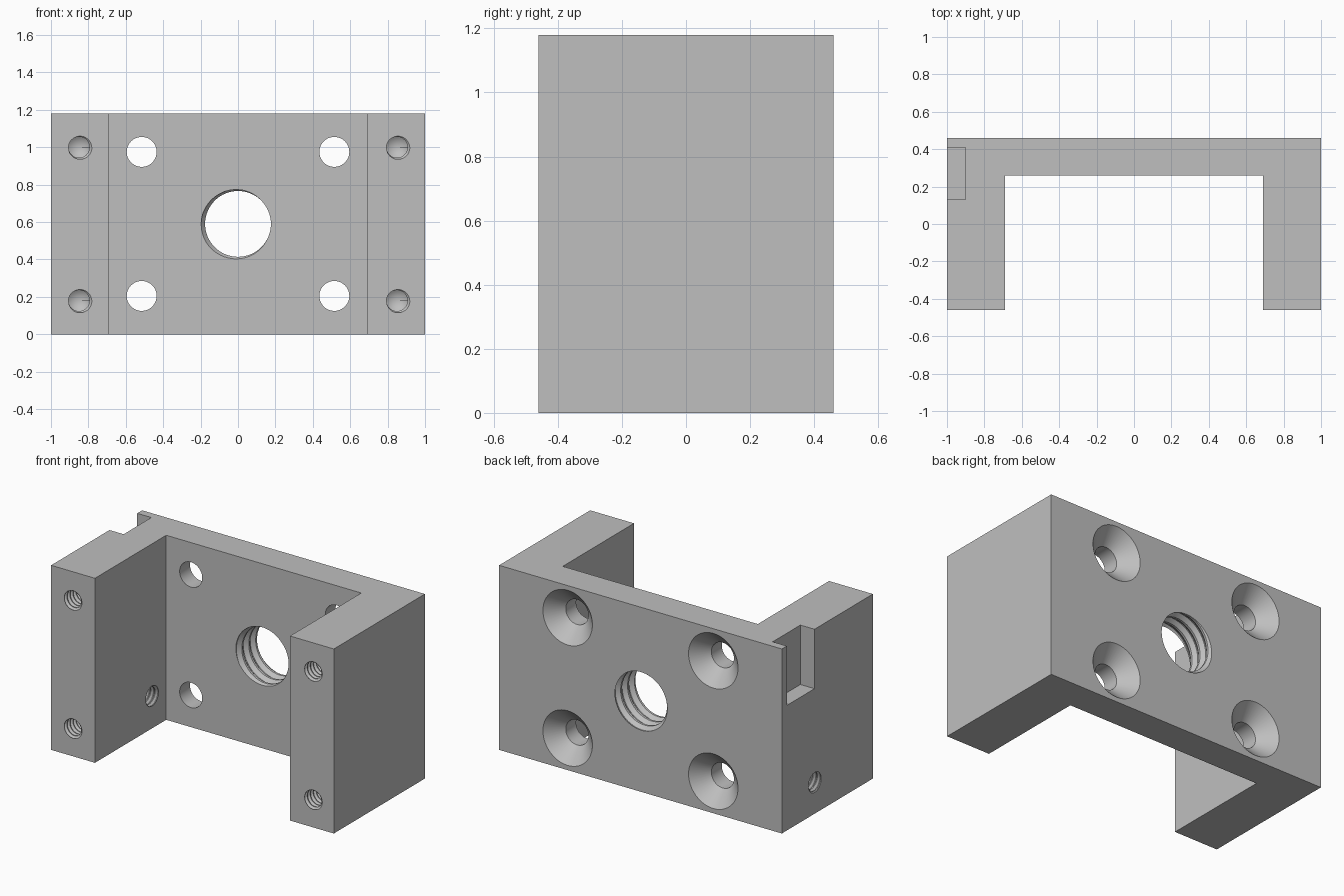
import bpy, bmesh, math
from mathutils import Matrix

if "Cube" in bpy.data.objects:
    bpy.data.objects.remove(bpy.data.objects["Cube"])

W, D, H = 1.0, 0.46, 1.18          # half width, half depth, height
INNER_X, INNER_Y = 0.69, 0.26      # channel between the legs
ALONG_Y = Matrix.Rotation(-math.pi / 2, 4, 'X')
ALONG_X = Matrix.Rotation(math.pi / 2, 4, 'Y')

metal = bpy.data.materials.new("machined grey")
metal.use_nodes = True
GREY = (0.52, 0.52, 0.52, 1)
metal.diffuse_color = GREY
metal.node_tree.nodes["Principled BSDF"].inputs["Base Color"].default_value = GREY


def make_object(name, bm):
    bmesh.ops.recalc_face_normals(bm, faces=bm.faces)
    mesh = bpy.data.meshes.new(name)
    bm.to_mesh(mesh)
    bm.free()
    mesh.materials.append(metal)
    ob = bpy.data.objects.new(name, mesh)
    bpy.context.collection.objects.link(ob)
    return ob


def revolved(name, profile, place, sides=48):
    """Solid of revolution from (radius, height) points."""
    bm = bmesh.new()
    rings = []
    for r, z in profile:
        angles = [2 * math.pi * a / sides for a in range(sides)]
        rings.append([bm.verts.new((r * math.cos(t), r * math.sin(t), z)) for t in angles])
    for lo, hi in zip(rings, rings[1:]):
        for a in range(sides):
            b = (a + 1) % sides
            bm.faces.new((lo[a], lo[b], hi[b], hi[a]))
    bm.faces.new(rings[0])
    bm.faces.new(rings[-1])
    bm.transform(place)
    return make_object(name, bm)


def threaded(name, minor, major, pitch, turns, place, tip=0.0, sides=40):
    """Right-handed helical rod; a tip gives it a conical drill end."""
    steps = ((0.0, minor), (0.2, minor), (0.55, major), (0.65, major))
    n = len(steps)
    rows = turns * n
    bm = bmesh.new()
    grid = []
    for j in range(rows + n + 1):
        frac, r = steps[j % n]
        row = []
        for a in range(sides if j <= rows else 1):
            t = 2 * math.pi * a / sides
            z = (j // n + frac + a / sides) * pitch
            row.append(bm.verts.new((r * math.cos(t), r * math.sin(t), z)))
        grid.append(row)

    def at(j, a):
        return grid[j][a] if a < sides else grid[j + n][0]

    for j in range(rows):
        for a in range(sides):
            bm.faces.new((at(j, a), at(j, a + 1), at(j + 1, a + 1), at(j + 1, a)))
    # Close both ends with fans
    for j, z in ((0, 0.0), (rows, (turns + 1) * pitch + tip)):
        hub = bm.verts.new((0, 0, z))
        loop = [at(j, a) for a in range(sides)] + [grid[j + k][0] for k in range(n, 0, -1)]
        for u, v in zip(loop, loop[1:] + loop[:1]):
            bm.faces.new((hub, u, v))
    bm.transform(place)
    return make_object(name, bm)


# U-shaped block
bm = bmesh.new()
half = [(W, D), (W, -D), (INNER_X, -D), (INNER_X, INNER_Y)]
outline = half + [(-x, y) for x, y in reversed(half)]
base = bm.faces.new([bm.verts.new((x, y, 0)) for x, y in outline])
top = bmesh.ops.extrude_face_region(bm, geom=[base])
bmesh.ops.translate(bm, vec=(0, 0, H),
                    verts=[g for g in top["geom"] if isinstance(g, bmesh.types.BMVert)])
body = make_object("mounting_bracket", bm)

cutters = []

# Notch in the top of the right leg
bm = bmesh.new()
bmesh.ops.create_cube(bm, size=1, matrix=Matrix.Translation((-1.0, 0.27, 1.1))
                      @ Matrix.Diagonal((0.2, 0.28, 0.6, 1)))
cutters.append(make_object("notch_cutter", bm))

# Countersunk screw holes, widening towards the back
sink = [(0.08, 0.2), (0.08, D - 0.095), (0.175, D), (0.175, D + 0.05)]
for x in (-0.515, 0.515):
    for z in (0.205, 0.975):
        place = Matrix.Translation((x, 0, z)) @ ALONG_Y
        cutters.append(revolved("countersink_cutter", sink, place))

# Large threaded hole through the web
cutters.append(threaded("centre_thread_cutter", 0.176, 0.197, 0.07, 6,
                        Matrix.Translation((0, 0.115, H / 2)) @ ALONG_Y, sides=64))

# Blind threaded holes in the leg ends
for x in (-0.85, 0.85):
    for z in (0.18, 1.0):
        place = Matrix.Translation((x, -D - 0.05, z)) @ ALONG_Y
        cutters.append(threaded("leg_thread_cutter", 0.056, 0.069, 0.03, 12, place, tip=0.03))

# Threaded set-screw hole through the right leg
cutters.append(threaded("side_thread_cutter", 0.058, 0.071, 0.03, 14,
                        Matrix.Translation((-1.055, 0.12, 0.2)) @ ALONG_X))

# Cut everything out of the block
bpy.ops.object.select_all(action='DESELECT')
bpy.context.view_layer.objects.active = body
body.select_set(True)
for cutter in cutters:
    cutter.hide_render = True
    mod = body.modifiers.new(cutter.name, 'BOOLEAN')
    mod.operation = 'DIFFERENCE'
    mod.solver = 'EXACT'
    mod.object = cutter
    bpy.ops.object.modifier_apply(modifier=mod.name)
    bpy.data.objects.remove(cutter)

bpy.ops.object.shade_smooth_by_angle(angle=math.radians(25))
